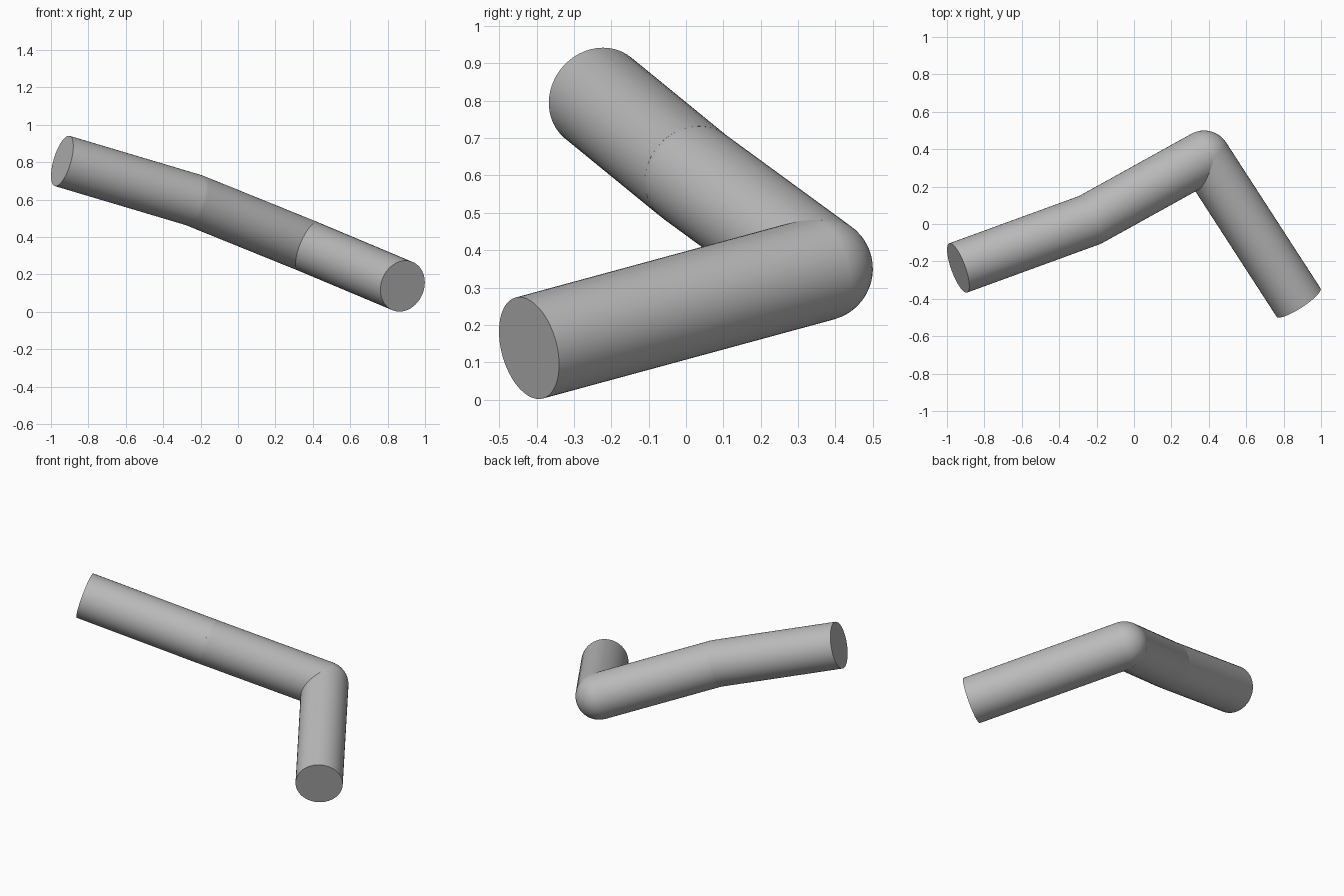
import bpy
from math import radians
from mathutils import Vector

cube = bpy.data.objects.get("Cube")
if cube:
    bpy.data.objects.remove(cube, do_unlink=True)

RADIUS = 0.14
SIDES = 48

grey = bpy.data.materials.new("plain grey")
grey.use_nodes = True
COLOUR = (0.5, 0.5, 0.5, 1)
grey.diffuse_color = COLOUR
grey.node_tree.nodes["Principled BSDF"].inputs["Base Color"].default_value = COLOUR


def finish(name):
    obj = bpy.context.object
    obj.name = name
    obj.data.materials.append(grey)
    bpy.ops.object.shade_smooth_by_angle(angle=radians(40))


def rod(name, start, end):
    axis = end - start
    bpy.ops.mesh.primitive_cylinder_add(
        vertices=SIDES, radius=RADIUS, depth=axis.length,
        location=(start + end) / 2,
        rotation=axis.to_track_quat("Z", "Y").to_euler())
    finish(name)


def ball(name, centre, axis):
    bpy.ops.mesh.primitive_uv_sphere_add(
        segments=SIDES, ring_count=SIDES // 2, radius=RADIUS, location=centre,
        rotation=axis.to_track_quat("Z", "Y").to_euler())
    finish(name)


# Centre line of the bent pipe, from the high end to the low end
upper_end = Vector((-0.94, -0.235, 0.807))
bend = Vector((-0.235, 0.022, 0.597))
elbow = Vector((0.375, 0.36, 0.35))
lower_end = Vector((0.88, -0.42, 0.138))

# Straight pipe sections with flat ends
rod("upper_pipe", upper_end, bend)
rod("middle_pipe", bend, elbow)
rod("lower_pipe", elbow, lower_end)

# Rounded joints between the sections
ball("bend_joint", bend, elbow - bend)
ball("elbow_joint", elbow, lower_end - elbow)
